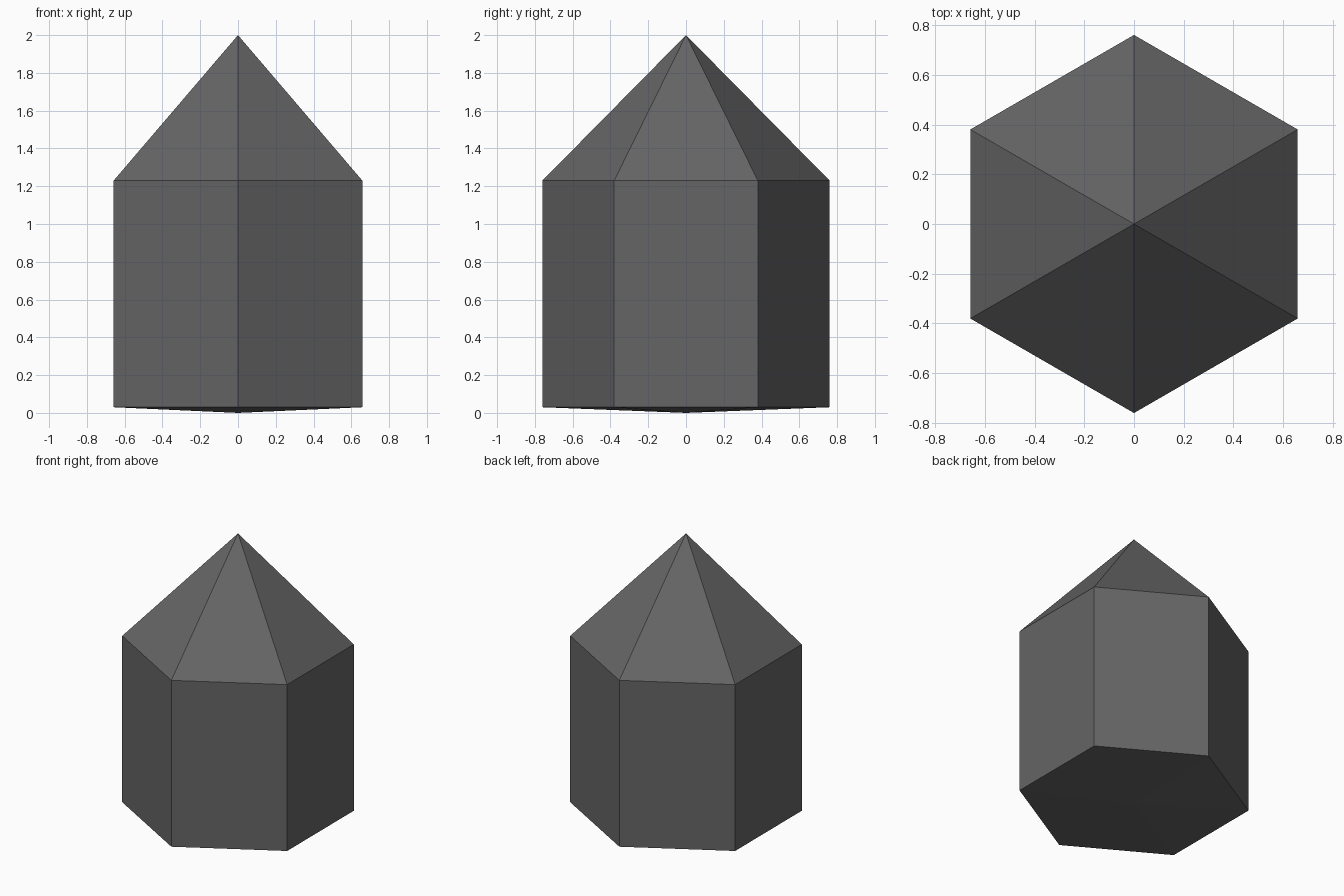
import bpy, bmesh, math

if "Cube" in bpy.data.objects:
    bpy.data.objects.remove(bpy.data.objects["Cube"])

SIDES = 6
RADIUS = 0.76
BOTTOM_TIP, BASE_Z, SHOULDER_Z, TOP_TIP = 0.0, 0.03, 1.23, 2.0

mat = bpy.data.materials.new("dark grey")
mat.diffuse_color = (0.13, 0.13, 0.13, 1)
mat.use_nodes = True
mat.node_tree.nodes["Principled BSDF"].inputs["Base Color"].default_value = mat.diffuse_color

bm = bmesh.new()


def ring(z):
    # hexagon with corners pointing to front and back
    return [bm.verts.new((RADIUS * math.cos(a), RADIUS * math.sin(a), z))
            for a in (math.pi / 2 + i * math.tau / SIDES for i in range(SIDES))]


# Prism walls, pointed top and very shallow pointed underside
low, high = ring(BASE_Z), ring(SHOULDER_Z)
bottom = bm.verts.new((0, 0, BOTTOM_TIP))
top = bm.verts.new((0, 0, TOP_TIP))
for i in range(SIDES):
    j = (i + 1) % SIDES
    bm.faces.new((low[i], low[j], high[j], high[i]))
    bm.faces.new((high[i], high[j], top))
    bm.faces.new((low[j], low[i], bottom))
bmesh.ops.recalc_face_normals(bm, faces=bm.faces)

mesh = bpy.data.meshes.new("crystal")
bm.to_mesh(mesh)
bm.free()
mesh.materials.append(mat)
bpy.context.collection.objects.link(bpy.data.objects.new("crystal", mesh))
